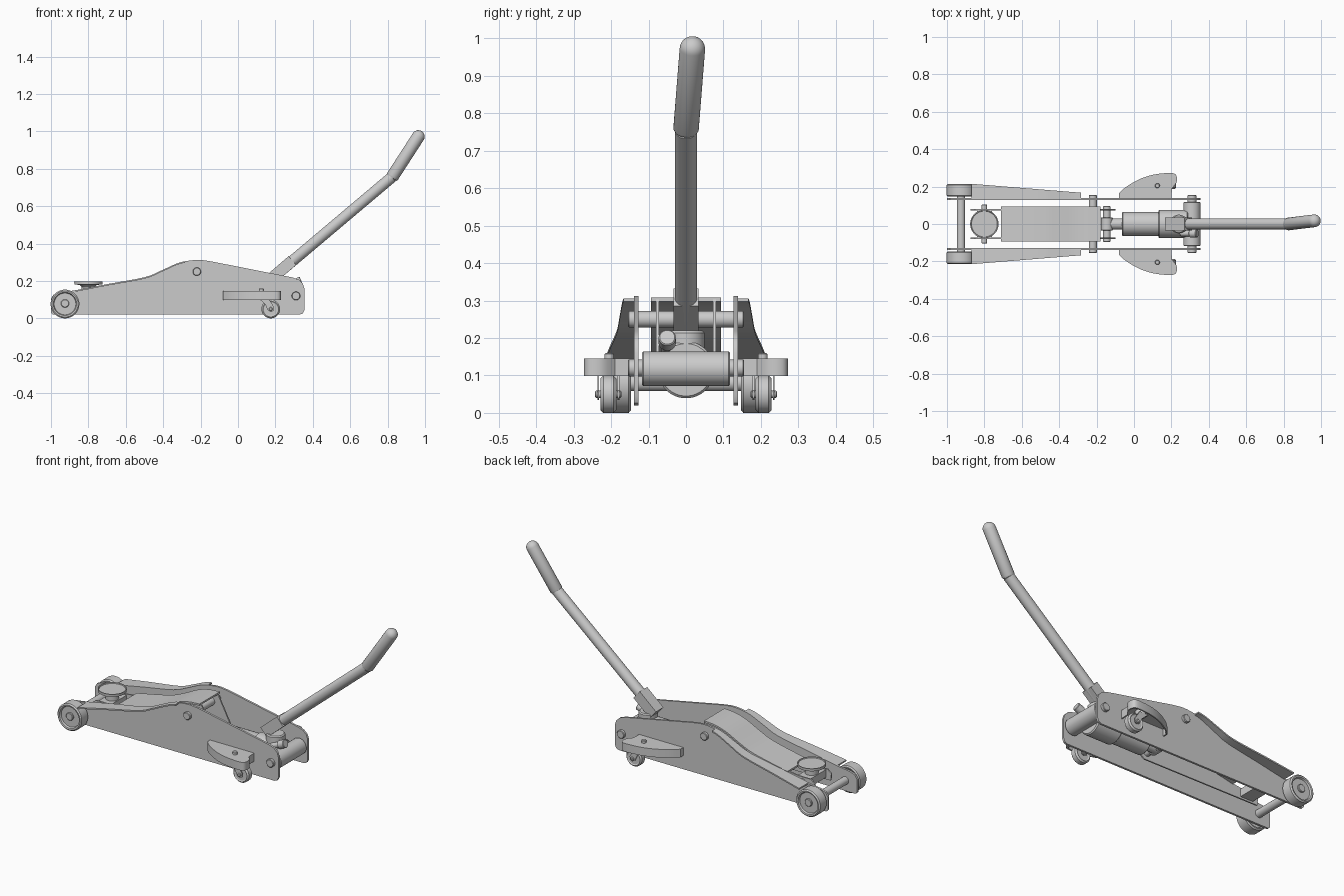
import bpy, bmesh, math
from mathutils import Vector


def finish(name, bm):
    bmesh.ops.recalc_face_normals(bm, faces=bm.faces)
    me = bpy.data.meshes.new(name)
    bm.to_mesh(me)
    bm.free()
    ob = bpy.data.objects.new(name, me)
    bpy.context.collection.objects.link(ob)
    return ob


def prism(name, pts, a, b, axis='Y'):
    """Extrude an outline: xz outline along Y, or xy outline along Z."""
    bm = bmesh.new()
    place = (lambda u, v, t: (u, t, v)) if axis == 'Y' else (lambda u, v, t: (u, v, t))
    lo = [bm.verts.new(place(u, v, a)) for u, v in pts]
    hi = [bm.verts.new(place(u, v, b)) for u, v in pts]
    bm.faces.new(lo)
    bm.faces.new(hi)
    n = len(pts)
    for i in range(n):
        j = (i + 1) % n
        bm.faces.new((lo[i], lo[j], hi[j], hi[i]))
    return finish(name, bm)


def lathe(name, p, q, prof, n=32):
    """Revolve (radius, distance from p) pairs about the line p to q."""
    p, q = Vector(p), Vector(q)
    rot = (q - p).to_track_quat('Z', 'Y')
    bm = bmesh.new()
    rings = []
    for r, t in prof:
        rings.append([bm.verts.new(p + rot @ Vector((r * math.cos(2 * math.pi * (i + .5) / n),
                      r * math.sin(2 * math.pi * (i + .5) / n), t))) for i in range(n)])
    for A, B in zip(rings, rings[1:]):
        for i in range(n):
            j = (i + 1) % n
            bm.faces.new((A[i], A[j], B[j], B[i]))
    bm.faces.new(rings[0])
    bm.faces.new(rings[-1])
    return finish(name, bm)


def rod(name, p, q, r, n=32, c=0.003):
    L = (Vector(q) - Vector(p)).length
    return lathe(name, p, q, [(r - c, 0), (r, c), (r, L - c), (r - c, L)], n)


def smooth(pts, k=4):
    """Catmull-Rom sampling of a 2D path."""
    P = [Vector(p) for p in pts]
    P = [2 * P[0] - P[1]] + P + [2 * P[-1] - P[-2]]
    out = []
    for i in range(1, len(P) - 2):
        a, b, c, d = P[i - 1:i + 3]
        for s in range(k):
            t = s / k
            out.append(tuple(.5 * (2 * b + (c - a) * t + (2 * a - 5 * b + 4 * c - d) * t * t
                                   + (3 * b - a - 3 * c + d) * t ** 3)))
    return out + [tuple(P[-2])]


# Shared outlines
rise = smooth([(-0.87, 0.15), (-0.7, 0.183), (-0.5, 0.22), (-0.41, 0.256),
               (-0.32, 0.296), (-0.25, 0.31), (-0.2, 0.312), (-0.14, 0.304)])
plate = [(-1, 0.03), (-1, 0.105), (-0.985, 0.128), (-0.955, 0.138)] + rise + [
    (0.29, 0.219), (0.325, 0.207), (0.346, 0.187), (0.355, 0.16),
    (0.355, 0.045), (0.347, 0.027), (0.33, 0.02), (-0.99, 0.02)]
arm_top = smooth([(-0.71, 0.158), (-0.5, 0.203), (-0.41, 0.238),
                  (-0.32, 0.282), (-0.25, 0.302), (-0.18, 0.308)])
arm_side = [(-0.87, 0.085), (-0.875, 0.125), (-0.85, 0.145), (-0.77, 0.145)] + \
    [(x, z - 0.005) for x, z in arm_top] + [(-0.1, 0.15), (-0.1, 0.1), (-0.13, 0.08)]
wing = smooth([(-0.08, 0.165), (-0.04, 0.2), (0.03, 0.24), (0.1, 0.263), (0.17, 0.272),
               (0.215, 0.27), (0.229, 0.25), (0.226, 0.22), (0.203, 0.19)], 3)
wing_path = [(-0.08, 0.137)] + wing + [(0.2, 0.137)]

for s in (1, -1):
    side = 'left' if s > 0 else 'right'
    # Frame side plate and its tapering top flange
    prism('frame_plate_' + side, plate, s * 0.127, s * 0.139)
    bm = bmesh.new()
    rows = []
    for x, z in [p for p in rise if p[0] < -0.27]:
        y = 0.215 - 0.048 * (x + 0.87) / 0.59
        rows.append([bm.verts.new((x, s * yy, zz)) for yy, zz in
                     ((0.135, z), (y, z), (y, z - 0.008), (0.135, z - 0.008))])
    for A, B in zip(rows, rows[1:]):
        for i in range(4):
            j = (i + 1) % 4
            bm.faces.new((A[i], A[j], B[j], B[i]))
    bm.faces.new(rows[0])
    bm.faces.new(rows[-1])
    finish('frame_flange_' + side, bm)

    # Front wheel with recessed faces
    lathe('front_wheel_' + side, (-0.925, s * 0.147, 0.077), (-0.925, s * 0.215, 0.077),
          [(0.03, 0.012), (0.058, 0.012), (0.062, 0.002), (0.07, 0), (0.077, 0.006),
           (0.077, 0.062), (0.07, 0.068), (0.062, 0.066), (0.058, 0.056), (0.03, 0.056)], 40)

    # Caster bracket: top sheet with hanging skirt, open below
    prism('caster_bracket_top_' + side, [(x, s * y) for x, y in wing_path], 0.137, 0.145, 'Z')
    inner = [(0.07 + (x - 0.07) * 0.95, 0.137 + (y - 0.137) * 0.94) for x, y in wing_path]
    prism('caster_bracket_skirt_' + side,
          [(x, s * y) for x, y in wing_path + inner[::-1]], 0.098, 0.14, 'Z')
    rod('caster_pivot_' + side, (0.125, s * 0.205, 0.1), (0.125, s * 0.205, 0.16), 0.013, 20)
    rod('caster_swivel_' + side, (0.13, s * 0.207, 0.108), (0.13, s * 0.207, 0.137), 0.028, 24)
    # Caster fork and wheel
    fork = [(0.105, 0.112), (0.16, 0.112), (0.193, 0.06), (0.19, 0.04), (0.175, 0.034),
            (0.16, 0.042), (0.145, 0.075)]
    for y in (0.178, 0.232):
        prism('caster_fork_' + side, fork, s * y, s * (y + 0.005))
    prism('caster_fork_bridge_' + side, [(0.105, 0.106), (0.16, 0.106), (0.16, 0.112),
          (0.105, 0.112)], s * 0.178, s * 0.237)
    lathe('caster_wheel_' + side, (0.175, s * 0.186, 0.05), (0.175, s * 0.229, 0.05),
          [(0.02, 0.004), (0.036, 0.004), (0.042, 0), (0.05, 0.008),
           (0.05, 0.035), (0.042, 0.043), (0.036, 0.039), (0.02, 0.039)], 32)
    rod('caster_axle_' + side, (0.175, s * 0.172, 0.05), (0.175, s * 0.243, 0.05), 0.01, 16)

    # Lifting arm side
    prism('arm_side_' + side, arm_side, s * 0.072, s * 0.08)

# Lifting arm cover
prism('arm_cover', arm_top + [(x, z - 0.01) for x, z in arm_top[::-1]], -0.093, 0.093)

# Cross shafts
rod('front_axle', (-0.925, -0.213, 0.08), (-0.925, 0.213, 0.08), 0.022)
rod('arm_pivot_shaft', (-0.22, -0.155, 0.25), (-0.22, 0.155, 0.25), 0.022)
rod('rear_shaft', (0.31, -0.155, 0.12), (0.31, 0.155, 0.12), 0.023)
rod('rear_tube', (0.31, -0.117, 0.118), (0.31, 0.117, 0.118), 0.046)
rod('piston_pin', (-0.145, -0.096, 0.12), (-0.145, 0.096, 0.12), 0.02, 24)
rod('saddle_pin', (-0.8, -0.105, 0.12), (-0.8, 0.105, 0.12), 0.015, 24)

# Saddle
prism('saddle_block', [(-0.84, 0.095), (-0.76, 0.095), (-0.76, 0.14), (-0.84, 0.14)], -0.073, 0.073)
lathe('saddle', (-0.8, 0, 0.13), (-0.8, 0, 0.2),
      [(0.036, 0), (0.036, 0.038), (0.045, 0.048), (0.075, 0.052), (0.076, 0.067), (0.071, 0.067),
       (0.069, 0.062)], 40)

# Hydraulic cylinder and pump
rod('piston_eye', (-0.145, -0.035, 0.12), (-0.145, 0.035, 0.12), 0.032)
rod('piston_rod', (-0.145, 0, 0.115), (-0.05, 0, 0.115), 0.03)
rod('hydraulic_cylinder', (-0.065, 0, 0.115), (0.15, 0, 0.115), 0.065, 40, 0.006)
rod('cylinder_housing', (0.13, 0, 0.115), (0.29, 0, 0.115), 0.076, 40, 0.006)
rod('pump_post', (0.24, 0, 0.13), (0.24, 0, 0.22), 0.05, 40, 0.006)
rod('release_valve', (0.25, -0.05, 0.165), (0.315, -0.05, 0.192), 0.016, 20)
rod('release_knob', (0.3, -0.05, 0.186), (0.338, -0.05, 0.202), 0.023, 24)

# Handle socket, tube and grip
grip_a, grip_b = Vector((0.825, 0, 0.757)), Vector((0.964, 0.017, 0.972))
tube_a = Vector((0.23, 0, 0.255))
d = (grip_a - tube_a).normalized()
a, b = Vector((0.187, 0, 0.22)), Vector((0.291, 0, 0.309))
n = Vector((-d.z, 0, d.x)) * 0.031
prism('handle_socket', [(v.x, v.z) for v in (a + n, b + n, b - n, a - n)], -0.034, 0.034)
rod('handle_tube', tube_a, grip_a, 0.03)
L, r = (grip_b - grip_a).length, 0.034
dome = [(r * math.cos(t * math.pi / 18), L + r * math.sin(t * math.pi / 18)) for t in range(9)]
lathe('handle_grip', grip_a, grip_b, [(0.02, -0.012), (0.03, -0.006), (r, 0.002)] + dome + [(0.002, L + r)])

# Smooth curved surfaces, keep edges crisp
bpy.ops.object.select_all(action='SELECT')
bpy.context.view_layer.objects.active = bpy.data.objects['saddle']
bpy.ops.object.shade_smooth_by_angle(angle=math.radians(30))
